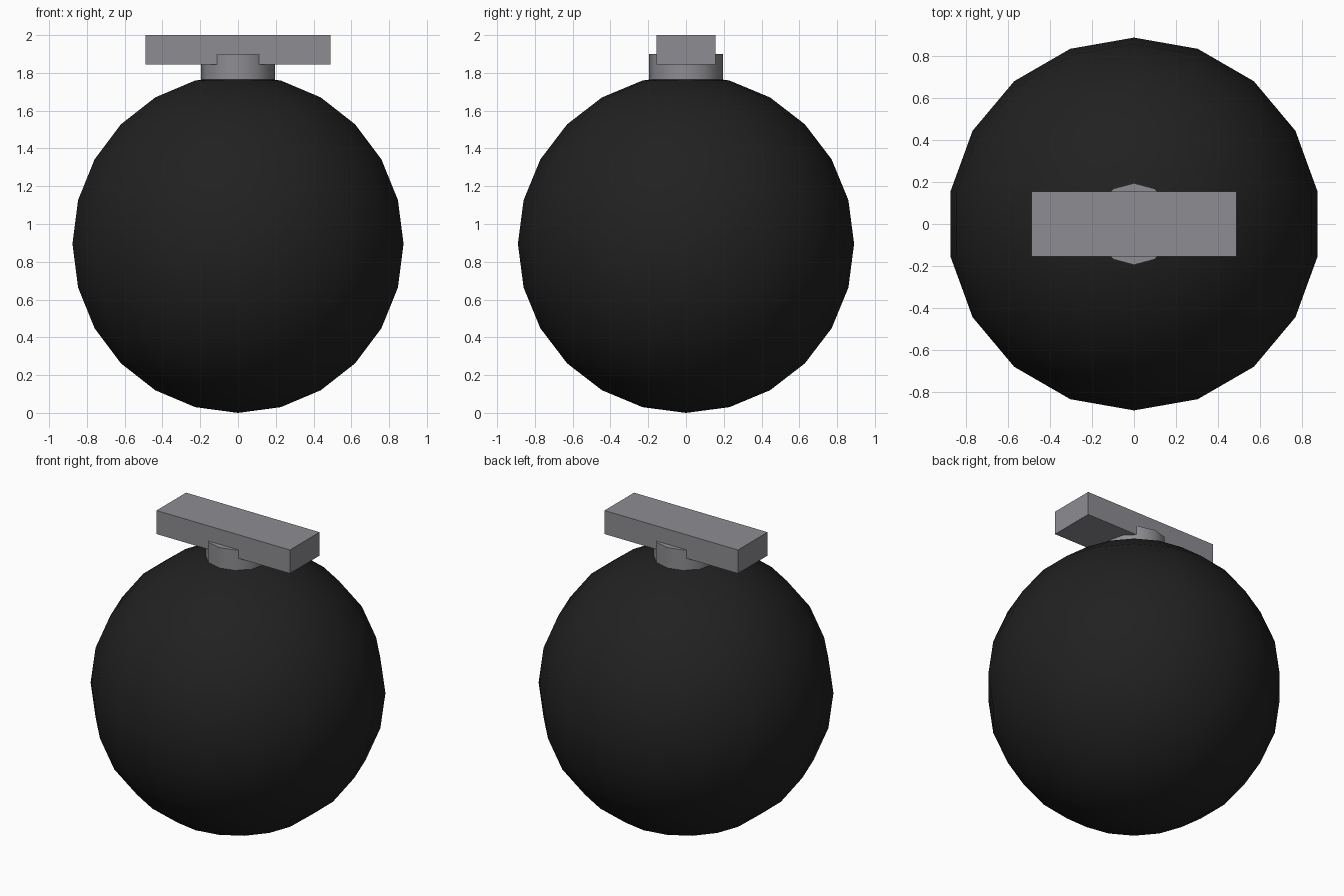
import bpy, math

if "Cube" in bpy.data.objects:
    bpy.data.objects.remove(bpy.data.objects["Cube"])


def material(name, rgb):
    m = bpy.data.materials.new(name)
    m.diffuse_color = (*rgb, 1.0)
    m.use_nodes = True
    m.node_tree.nodes["Principled BSDF"].inputs["Base Color"].default_value = m.diffuse_color
    return m


def finish(name, mat, smooth=False):
    ob = bpy.context.object
    ob.name = name
    ob.data.materials.append(mat)
    bpy.ops.object.transform_apply(location=False, rotation=True, scale=True)
    if smooth:
        bpy.ops.object.shade_smooth_by_angle(angle=math.radians(40))
    return ob


black = material("black", (0.015, 0.015, 0.015))
grey = material("metal grey", (0.27, 0.27, 0.29))

# Round body: 18 segments, 12 rings, a vertex on the x axis
bpy.ops.mesh.primitive_uv_sphere_add(segments=18, ring_count=12, radius=0.89,
                                     location=(0, 0, 0.895))
bpy.context.object.scale.z = 0.895 / 0.89
finish("round_body", black, smooth=True)

# Short neck sunk into the top of the body
bpy.ops.mesh.primitive_cylinder_add(vertices=12, radius=0.195, depth=0.16,
                                    location=(0, 0, 1.82))
finish("neck", grey, smooth=True)

# Flat cross bar on the neck
bpy.ops.mesh.primitive_cube_add(size=1, location=(0, 0, 1.922))
bpy.context.object.scale = (0.98, 0.31, 0.156)
finish("cross_bar", grey)
